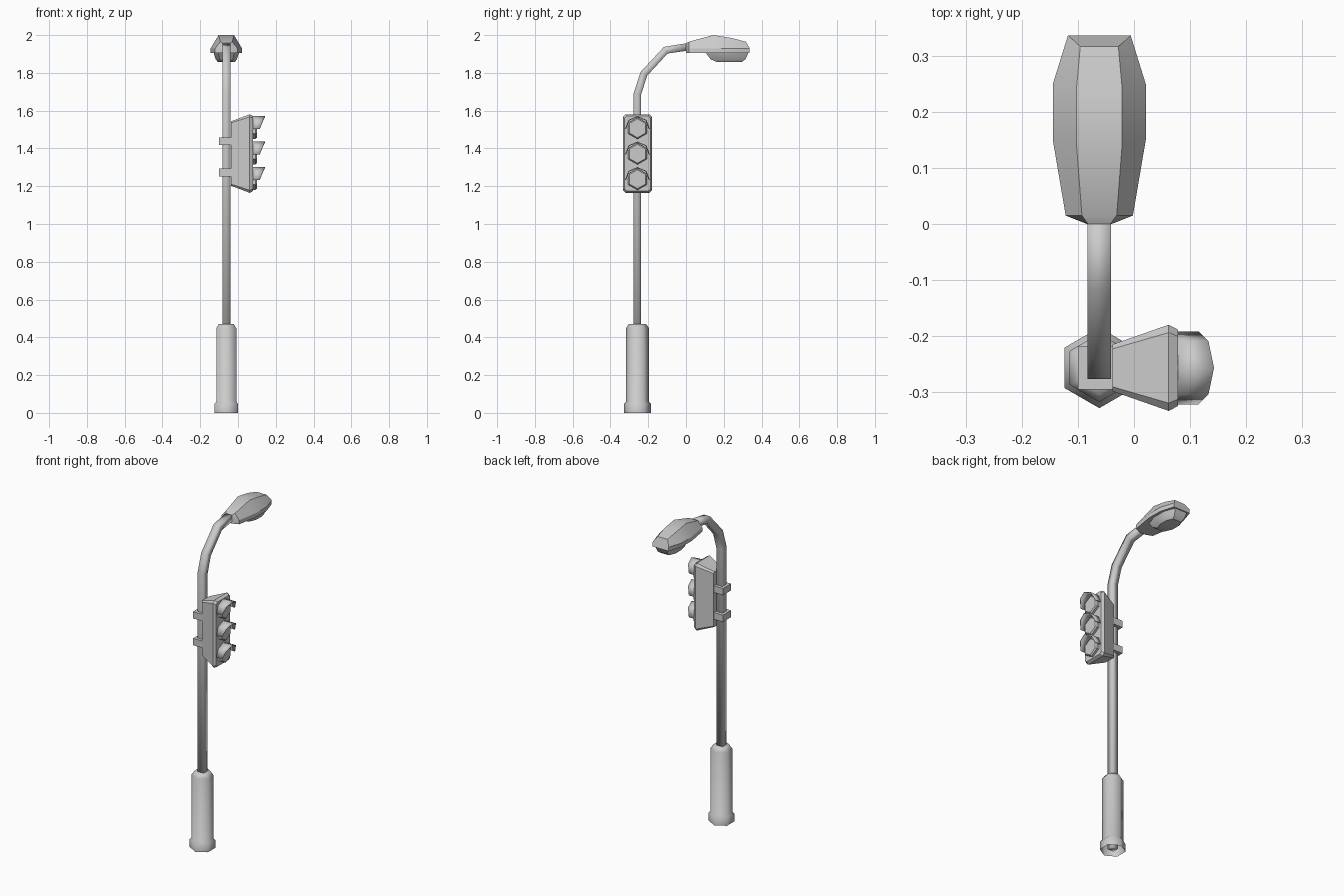
import bpy
import bmesh
from math import sin, cos, pi, radians
from mathutils import Vector

if "Cube" in bpy.data.objects:
    bpy.data.objects.remove(bpy.data.objects["Cube"], do_unlink=True)

PX, PY = -0.062, -0.257   # pole axis

grey = bpy.data.materials.new("plain_grey")
grey.use_nodes = True
GREY = (0.6, 0.6, 0.6, 1)
grey.diffuse_color = GREY
grey.node_tree.nodes["Principled BSDF"].inputs["Base Color"].default_value = GREY


def loft(name, rings, angle=30, closed=True, caps=(True, True), smooth_all=False):
    """Skin a row of equal-length point rings into one object."""
    bm = bmesh.new()
    rows = [[bm.verts.new(p) for p in ring] for ring in rings]
    n = len(rows[0])
    for a, b in zip(rows, rows[1:]):
        for i in range(n if closed else n - 1):
            j = (i + 1) % n
            bm.faces.new((a[i], a[j], b[j], b[i]))
    if closed and caps[0]:
        bm.faces.new(rows[0][::-1])
    if closed and caps[1]:
        bm.faces.new(rows[-1])
    bmesh.ops.recalc_face_normals(bm, faces=bm.faces)
    mesh = bpy.data.meshes.new(name)
    bm.to_mesh(mesh)
    bm.free()
    mesh.materials.append(grey)
    obj = bpy.data.objects.new(name, mesh)
    bpy.context.collection.objects.link(obj)
    bpy.ops.object.select_all(action='DESELECT')
    obj.select_set(True)
    bpy.context.view_layer.objects.active = obj
    if smooth_all:
        bpy.ops.object.shade_smooth()
    else:
        bpy.ops.object.shade_smooth_by_angle(angle=radians(angle))
    return obj


# Hexagonal base sleeve, open underneath
def hex_z(r, z):
    return [(PX + r * sin(i * pi / 3), PY + r * cos(i * pi / 3), z) for i in range(6)]


loft("base_sleeve", [hex_z(r, z) for r, z in (
    (0.072, 0), (0.072, 0.048), (0.061, 0.06), (0.061, 0.448), (0.046, 0.47))],
    angle=61, caps=(False, True))

# Square pole bending over into the lamp arm
path = [Vector((PX, y, z)) for y, z in (
    (PY, 0.01), (PY, 1.69), (-0.223, 1.795), (-0.107, 1.92), (0.01, 1.938))]
rings = []
for i, p in enumerate(path):
    d1 = (p - path[max(i - 1, 0)]).normalized()
    d2 = (path[min(i + 1, len(path) - 1)] - p).normalized()
    t = (d1 + d2).normalized()
    side, up = Vector((0.021, 0, 0)), Vector((0, -t.z, t.y)) * 0.02
    rings.append([p - side - up, p + side - up, p + side + up, p - side + up])
loft("pole_and_arm", rings, smooth_all=True)

# Lamp head: rim y, top y, rim half width, top half width, top height
sections = (
    (0.0, 0.0, 0.022, 0.02, 1.957),
    (0.015, 0.015, 0.06, 0.031, 1.965),
    (0.15, 0.145, 0.083, 0.041, 2.0),
    (0.25, 0.24, 0.083, 0.041, 1.985),
    (0.337, 0.317, 0.056, 0.034, 1.965))
loft("lamp_head", [[
    (PX - w, y, 1.905), (PX + w, y, 1.905), (PX + w, y, 1.93),
    (PX + tw, ty, tz), (PX - tw, ty, tz), (PX - w, y, 1.93)]
    for y, ty, w, tw, tz in sections])


# Lamp glass under the head
def glass_ring(y0, y1, w, z):
    m, e = (y1 - y0) * 0.3, w * 0.62
    half = [(y0, e), (y0 + m, w), (y1 - m, w), (y1, e)]
    return ([(PX + x, y, z) for y, x in half]
            + [(PX - x, y, z) for y, x in reversed(half)])


loft("lamp_glass", [glass_ring(0.105, 0.33, 0.067, 1.906),
                    glass_ring(0.13, 0.315, 0.056, 1.872),
                    glass_ring(0.165, 0.295, 0.045, 1.857)])

# Signal housing, widening towards its face
SZ = 1.373


def housing_ring(x, hy, hz, c):
    pts = []
    for sy, sz in ((1, 1), (-1, 1), (-1, -1), (1, -1)):
        a = (x, PY + sy * hy, SZ + sz * (hz - c))
        b = (x, PY + sy * (hy - c), SZ + sz * hz)
        pts += [a, b] if sy * sz > 0 else [b, a]
    return pts


loft("signal_housing", [housing_ring(-0.038, 0.042, 0.17, 0.008),
                        housing_ring(0.062, 0.077, 0.208, 0.014),
                        housing_ring(0.079, 0.068, 0.199, 0.012)])

# Three signal lenses with hoods
hood = ((-0.063, -0.004, 0.115), (-0.046, 0.042, 0.133), (0, 0.062, 0.143),
        (0.046, 0.042, 0.133), (0.063, -0.004, 0.115))
for k, label in enumerate(("lower", "middle", "upper")):
    z = 1.237 + k * 0.135
    loft(label + "_lens", [
        [(x, PY + r * sin(i * pi / 3), z + r * cos(i * pi / 3)) for i in range(6)]
        for x, r in ((0.076, 0.057), (0.092, 0.057), (0.1, 0.05))], angle=20)
    visor = loft(label + "_hood", [
        [(0.077, PY + y, z + h) for y, h, x in hood],
        [(x, PY + y, z + h) for y, h, x in hood]], angle=50, closed=False)
    solid = visor.modifiers.new("thickness", 'SOLIDIFY')
    solid.thickness = 0.005
    solid.offset = 0

# Brackets holding the signal to the pole
for z, label in ((1.273, "lower"), (1.438, "upper")):
    loft(label + "_bracket", [
        [(x, PY + sy * 0.039, z + sz * 0.021)
         for sy, sz in ((1, 1), (-1, 1), (-1, -1), (1, -1))] for x in (-0.1, -0.03)])
